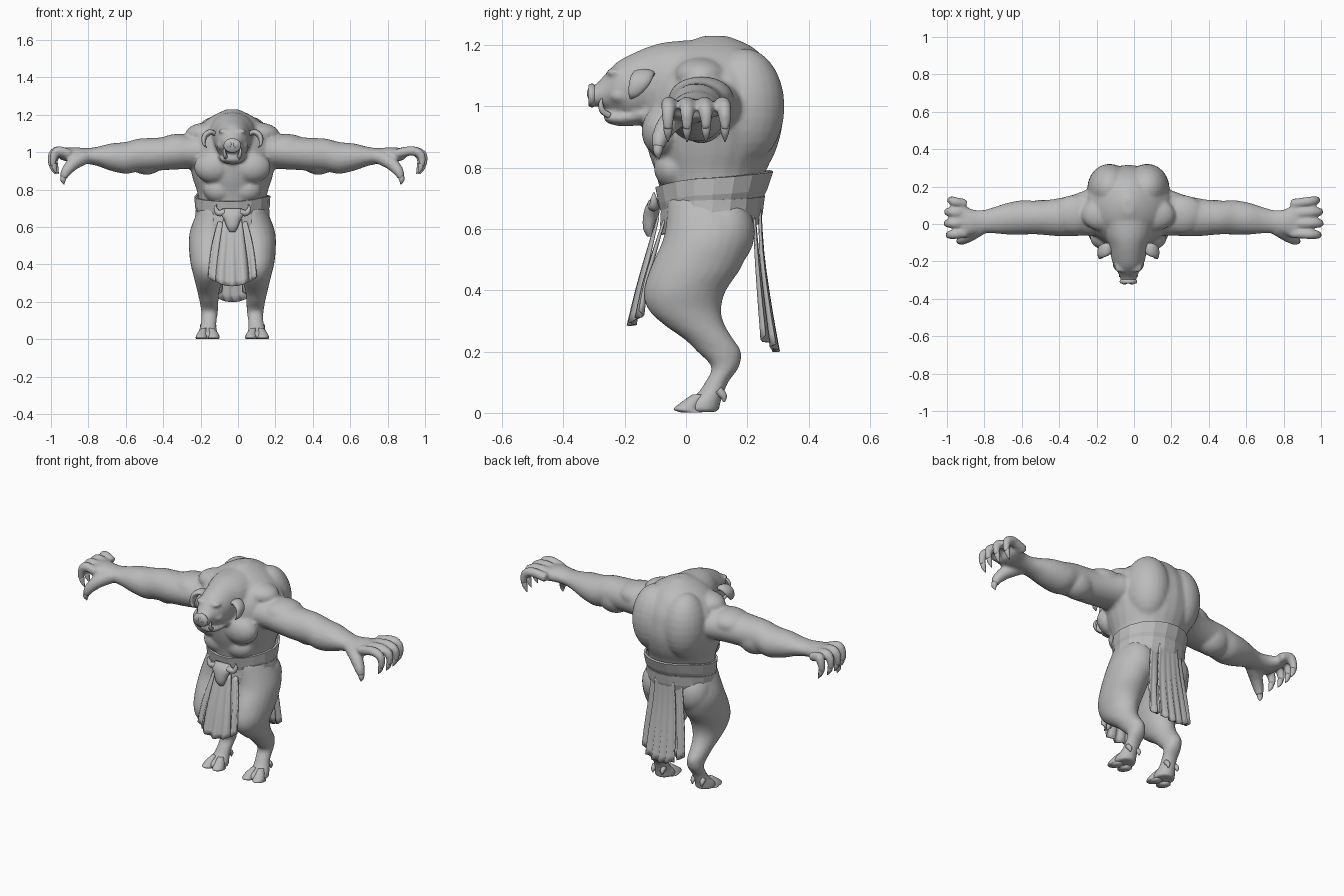
import bpy, bmesh, math
from mathutils import Vector, Matrix

MID = -0.03  # x of the body's plane of symmetry
grey = bpy.data.materials.new("plain grey")
grey.diffuse_color = (0.5, 0.5, 0.5, 1)


def finish(bm, name, smooth=True):
    bmesh.ops.recalc_face_normals(bm, faces=bm.faces)
    me = bpy.data.meshes.new(name)
    bm.to_mesh(me)
    bm.free()
    ob = bpy.data.objects.new(name, me)
    bpy.context.collection.objects.link(ob)
    ob.location.x = MID
    me.materials.append(grey)
    for p in me.polygons:
        p.use_smooth = smooth
    return ob


def spline(rows, steps):
    """Smooth curve through rows of numbers."""
    if steps == 1:
        return rows
    out = []
    for i in range(len(rows) - 1):
        a, b = rows[max(i - 1, 0)], rows[i]
        c, d = rows[i + 1], rows[min(i + 2, len(rows) - 1)]
        for k in range(steps):
            t = k / steps
            out.append([0.5 * (2 * q + (r - p) * t + (2 * p - 5 * q + 4 * r - s) * t * t
                               + (3 * q - p - 3 * r + s) * t ** 3)
                        for p, q, r, s in zip(a, b, c, d)])
    return out + [rows[-1]]


def skin(bm, rings, caps=True):
    rings = [[bm.verts.new(p) for p in ring] for ring in rings]
    n = len(rings[0])
    for a, b in zip(rings, rings[1:]):
        for i in range(n):
            bm.faces.new((a[i], a[(i + 1) % n], b[(i + 1) % n], b[i]))
    if caps:
        bm.faces.new(rings[0])
        bm.faces.new(rings[-1])


def loft(bm, rows, axis, n=24, steps=4, caps=True):
    """Ellipses (x, y, z, r1, r2) lying square to one axis."""
    u, v = {'x': ((0, 1, 0), (0, 0, 1)), 'y': ((1, 0, 0), (0, 0, 1)),
            'z': ((1, 0, 0), (0, 1, 0))}[axis]
    u, v = Vector(u), Vector(v)
    ang = [2 * math.pi * i / n for i in range(n)]
    skin(bm, [[Vector(r[:3]) + u * r[3] * math.cos(a) + v * r[4] * math.sin(a) for a in ang]
              for r in spline(rows, steps)], caps)


def tube(bm, rows, n=12, steps=4, flat=1.0):
    """Round tube through (x, y, z, radius)."""
    rows = spline(rows, steps)
    rings = []
    for i, r in enumerate(rows):
        d = Vector(rows[min(i + 1, len(rows) - 1)][:3]) - Vector(rows[max(i - 1, 0)][:3])
        u = d.cross(Vector((0, 1, 0))).normalized()
        v = d.cross(u).normalized()
        rings.append([Vector(r[:3]) + r[3] * (u * math.cos(a) * flat + v * math.sin(a))
                      for a in (2 * math.pi * k / n for k in range(n))])
    skin(bm, rings)


def ball(bm, c, r, tilt=0.0):
    m = Matrix.Translation(c) @ Matrix.Rotation(tilt, 4, 'X') @ Matrix.Diagonal((*r, 1))
    bmesh.ops.create_uvsphere(bm, u_segments=24, v_segments=14, radius=1, matrix=m)


def flip(rows, s):
    return [(s * r[0], *r[1:]) for r in rows]


# body: torso, head, arms and legs fused into one skin
bm = bmesh.new()
loft(bm, [(0, .08, .58, .17, .14), (0, .085, .70, .18, .165), (0, .08, .78, .187, .178),
          (0, .085, .86, .212, .21), (0, .088, .95, .232, .228), (0, .09, 1.04, .235, .22),
          (0, .095, 1.10, .215, .197), (0, .097, 1.16, .155, .157), (0, .095, 1.20, .095, .112),
          (0, .095, 1.23, .03, .04)], 'z')
loft(bm, [(0, .1, 1.09, .15, .13), (0, -.05, 1.09, .125, .122), (0, -.12, 1.078, .102, .118),
          (0, -.18, 1.062, .092, .108), (0, -.225, 1.06, .078, .085), (0, -.26, 1.05, .056, .06),
          (0, -.29, 1.038, .044, .038), (0, -.312, 1.03, .043, .034)], 'y')
# lower jaw and brow
loft(bm, [(0, -.12, .985, .08, .04), (0, -.19, .965, .066, .03), (0, -.24, .962, .05, .022),
          (0, -.268, .968, .033, .014)], 'y')
for s in (-1, 1):
    ball(bm, (s * .04, -.232, 1.112), (.036, .03, .014))
    ball(bm, (s * .055, -.215, 1.035), (.03, .035, .025))
    # chest, belly, back and shoulder muscles
    ball(bm, (s * .1, -.075, .92), (.105, .07, .085))
    ball(bm, (s * .07, -.04, .80), (.085, .065, .07))
    ball(bm, (s * .1, .19, 1.0), (.12, .132, .19))
    ball(bm, (s * .13, .05, 1.1), (.12, .09, .06))
    ball(bm, (s * .29, .05, 1.03), (.12, .105, .068))
    ball(bm, (s * .46, .05, .965), (.1, .08, .085))
    ball(bm, (s * .11, .125, .59), (.1, .1, .12))
    # arm
    loft(bm, flip([(.12, .06, 1.0, .13, .11), (.22, .06, 1.003, .122, .093),
                   (.30, .045, .998, .11, .09), (.40, .035, .99, .098, .088),
                   (.50, .035, .985, .09, .088), (.57, .035, .97, .092, .085),
                   (.65, .028, .974, .084, .073), (.72, .02, .978, .07, .052),
                   (.78, .012, .98, .062, .042), (.84, .01, .985, .07, .042),
                   (.89, .02, .988, .092, .036), (.925, .03, .99, .094, .026)], s), 'x')
    # thumb and fingers, the right hand reaching further
    tube(bm, flip([(.79, -.02, .975, .04), (.85, -.06, .94, .036), (.89, -.085, .895, .028),
                   (.902, -.09, .86, .018)], s))
    e = .03 if s > 0 else -.025
    for k in range(4):
        y = -.055 + .058 * k
        w = (0, .01, .008, -.008)[k]
        tube(bm, flip([(.87, y * .9, .99, .026), (.94 + e / 2, y, 1.008, .026),
                       (.975 + e + w, y * 1.05, .99, .024), (.985 + e + w, y * 1.07, .95, .019),
                       (.98 + e + w, y * 1.07, .925, .015)], s))
    # leg with backward hock
    loft(bm, flip([(.09, .07, .70, .09, .13), (.115, .072, .58, .112, .143),
                   (.125, .035, .48, .107, .148), (.125, -.003, .40, .098, .134),
                   (.125, -.005, .34, .083, .12), (.128, .025, .29, .068, .1),
                   (.128, .075, .24, .056, .08), (.125, .108, .20, .05, .072),
                   (.122, .128, .15, .045, .045), (.125, .1, .10, .041, .038),
                   (.13, .078, .06, .045, .044), (.132, .05, .03, .054, .062),
                   (.132, .045, .003, .056, .062)], s), 'z')
body = finish(bm, "body")
rm = body.modifiers.new("fuse", 'REMESH')
rm.mode, rm.voxel_size, rm.use_smooth_shade = 'VOXEL', .009, True
sm = body.modifiers.new("soften", 'SMOOTH')
sm.factor, sm.iterations = .5, 5

# claws, hooves, ears, tusks and eyes
for s, side in ((-1, "left"), (1, "right")):
    bm = bmesh.new()
    e = .03 if s > 0 else -.025
    for k in range(4):
        y = (-.055 + .058 * k) * 1.07
        x = .98 + e + (0, .01, .008, -.008)[k]
        tube(bm, flip([(x, y, .94, .014), (x - .004, y, .915, .013), (x - .018, y, .885, .002)], s))
    tube(bm, flip([(.902, -.09, .87, .017), (.905, -.092, .85, .014), (.9, -.088, .828, .002)], s))
    finish(bm, side + "_claws")

    bm = bmesh.new()
    for dx in (-.03, .03):
        loft(bm, flip([(.132 + dx, .02, .001, .03, .035), (.132 + dx * 1.1, .0, .012, .031, .04),
                       (.132 + dx, .015, .035, .024, .03), (.132 + dx * .7, .04, .06, .014, .02)],
                      s), 'z', n=16)
        tube(bm, flip([(.13 + dx, .105, .075, .014), (.13 + dx, .122, .055, .012),
                       (.13 + dx, .124, .035, .003)], s))
    finish(bm, side + "_hoof")

    bm = bmesh.new()
    tube(bm, flip([(.075, -.125, 1.085, .02), (.115, -.135, 1.108, .034),
                   (.148, -.15, 1.085, .034), (.152, -.17, 1.045, .02),
                   (.138, -.18, 1.025, .004)], s), flat=.45)
    finish(bm, side + "_ear")

    bm = bmesh.new()
    tube(bm, flip([(.032, -.25, .97, .011), (.04, -.272, .985, .01), (.044, -.278, 1.01, .007),
                   (.043, -.272, 1.03, .001)], s), n=8)
    finish(bm, side + "_tusk")

    bm = bmesh.new()
    ball(bm, (s * .04, -.238, 1.092), (.013, .012, .009))
    finish(bm, side + "_eye")

# snout disc with raised nostril rims
bm = bmesh.new()
loft(bm, [(0, -.298, 1.036, .043, .036), (0, -.308, 1.036, .047, .039),
          (0, -.319, 1.036, .042, .034)], 'y')
for s in (-1, 1):
    ball(bm, (s * .02, -.316, 1.042), (.016, .007, .018))
finish(bm, "snout")


# belt bands, higher at the back
def band(name, rows, tilt):
    bm = bmesh.new()
    loft(bm, rows, 'z', n=18, steps=1, caps=False)
    for v in bm.verts:
        v.co.z += tilt * v.co.y + .006 * math.sin(9 * v.co.x + 14 * v.co.y)
    ob = finish(bm, name, False)
    ob.modifiers.new("cloth", 'SOLIDIFY').thickness = .012


band("lower_belt", [(0, .08, .595, .193, .163), (0, .083, .63, .2, .17),
                    (0, .088, .685, .197, .172)], .1)
band("upper_belt", [(0, .085, .675, .192, .17), (0, .088, .70, .2, .18),
                    (0, .092, .755, .203, .195)], .13)

# buckle: horned plate narrowing to a muzzle
bm = bmesh.new()
loft(bm, [(0, -.115, .575, .016, .012), (0, -.12, .60, .03, .02), (0, -.115, .64, .045, .026),
          (0, -.108, .675, .065, .024), (0, -.1, .70, .05, .014)], 'z', n=14)
for s in (-1, 1):
    tube(bm, flip([(.04, -.11, .68, .018), (.075, -.105, .675, .016), (.09, -.105, .70, .01),
                   (.085, -.105, .72, .002)], s), n=8)
finish(bm, "buckle")


# hanging cloth: rows of (x centre, y, z, half width), folds deepening downward
def flap(name, rows, folds, out, cols=12):
    rows = spline(rows, 3)
    bm = bmesh.new()
    grid = []
    for i, (x, y, z, w) in enumerate(rows):
        t = i / (len(rows) - 1)
        grid.append([bm.verts.new((x + w * u, y + out * t * (.012 * math.cos(folds * math.pi * u)
                                                             - .012 * u * u),
                                   z + .025 * t * u * u))
                     for u in (2 * j / cols - 1 for j in range(cols + 1))])
    for a, b in zip(grid, grid[1:]):
        for j in range(cols):
            bm.faces.new((a[j], a[j + 1], b[j + 1], b[j]))
    ob = finish(bm, name)
    ob.modifiers.new("cloth", 'SOLIDIFY').thickness = .008


flap("front_cloth", [(0, -.095, .64, .05), (0, -.125, .53, .065), (0, -.158, .40, .082),
                     (0, -.182, .285, .092)], 3, -1)
flap("back_cloth", [(0, .245, .68, .06), (0, .252, .52, .072), (0, .272, .35, .085),
                    (0, .295, .2, .09)], 4, 1)
for s, side in ((-1, "left"), (1, "right")):
    flap(side + "_front_strip", flip([(.055, -.075, .63, .022), (.075, -.105, .53, .025),
                                      (.088, -.135, .42, .028), (.095, -.155, .31, .03)], s),
         2, -1, 6)
    flap(side + "_back_strip", flip([(.07, .225, .67, .03), (.08, .235, .52, .033),
                                     (.092, .248, .37, .036), (.098, .262, .23, .038)], s), 2, 1, 6)
